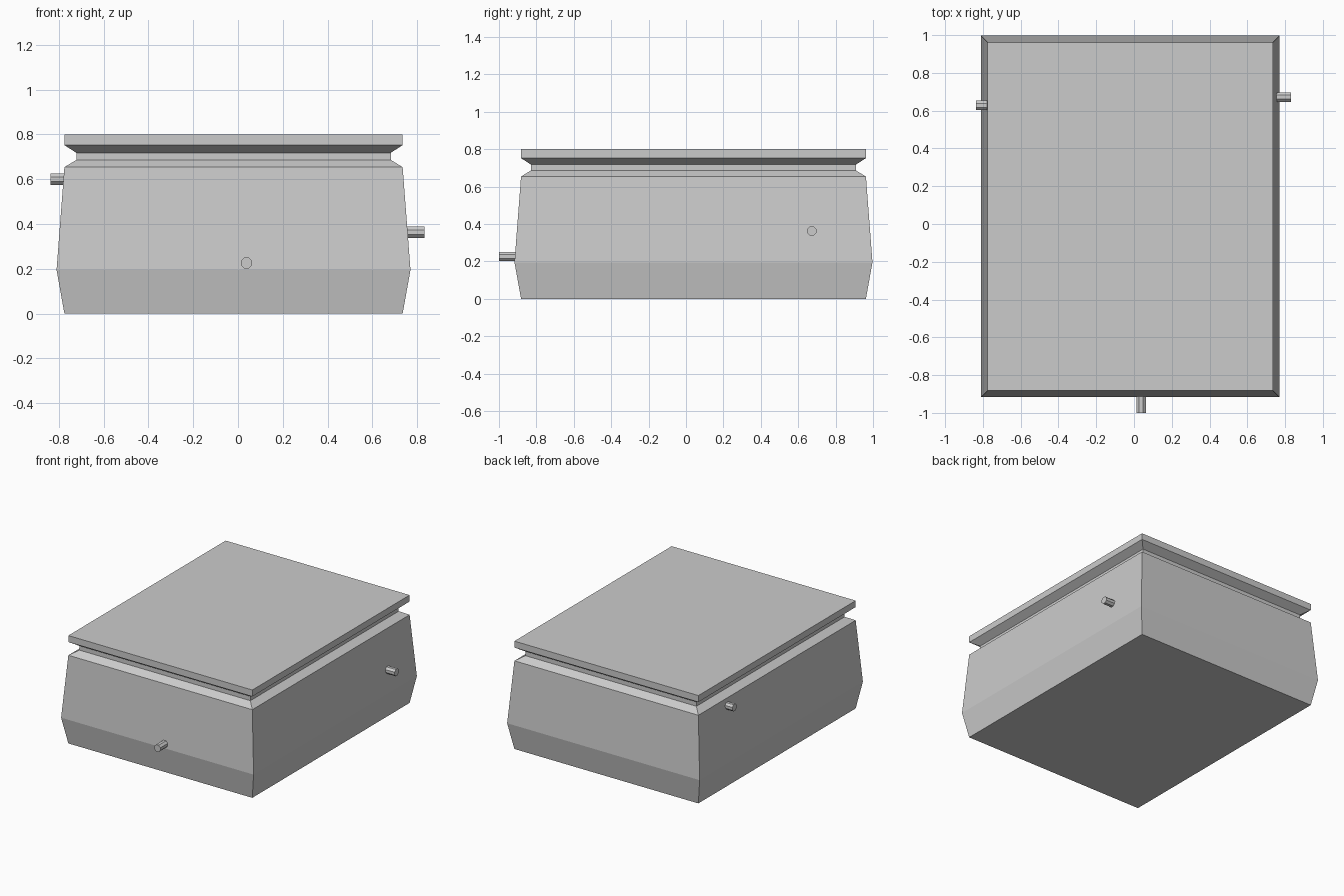
import bpy
import bmesh
from math import radians
from mathutils import Matrix, Vector

if "Cube" in bpy.data.objects:
    bpy.data.objects.remove(bpy.data.objects["Cube"], do_unlink=True)

grey = bpy.data.materials.new("light grey")
grey.use_nodes = True
grey.diffuse_color = (0.6, 0.6, 0.6, 1)
grey.node_tree.nodes["Principled BSDF"].inputs["Base Color"].default_value = grey.diffuse_color

CENTRE = Vector((-0.02, 0.04, 0))
HALF_X, HALF_Y = 0.755, 0.922


def finish(name, bm):
    bmesh.ops.recalc_face_normals(bm, faces=bm.faces)
    mesh = bpy.data.meshes.new(name)
    bm.to_mesh(mesh)
    bm.free()
    mesh.materials.append(grey)
    obj = bpy.data.objects.new(name, mesh)
    bpy.context.collection.objects.link(obj)
    return obj


def stacked_box(name, profile):
    """Rectangular rings lofted upward; each entry is (height, outward offset)."""
    bm = bmesh.new()
    rings = []
    for z, out in profile:
        x, y = HALF_X + out, HALF_Y + out
        corners = ((-x, -y), (x, -y), (x, y), (-x, y))
        rings.append([bm.verts.new(CENTRE + Vector((a, b, z))) for a, b in corners])
    for low, high in zip(rings, rings[1:]):
        for i in range(4):
            j = (i + 1) % 4
            bm.faces.new((low[i], low[j], high[j], high[i]))
    bm.faces.new(rings[0][::-1])
    bm.faces.new(rings[-1])
    return finish(name, bm)


def peg(name, tip, outward, length=0.12):
    """Eight-sided peg running from inside the wall out to its tip."""
    outward = Vector(outward)
    turn = outward.to_track_quat("Z", "Y").to_matrix().to_4x4()
    place = Matrix.Translation(Vector(tip) - outward * length / 2)
    bm = bmesh.new()
    bmesh.ops.create_cone(bm, cap_ends=True, segments=8, radius1=0.027, radius2=0.027,
                          depth=length,
                          matrix=place @ turn @ Matrix.Rotation(radians(22.5), 4, "Z"))
    return finish(name, bm)


# Body with flared waist, grooved neck and flat lid
stacked_box("body", [(0, 0), (0.195, 0.035), (0.654, 0), (0.686, -0.053),
                     (0.718, -0.053), (0.752, 0), (0.8, 0)])

# Pegs on three sides
peg("front_peg", (0.038, -1.0, 0.226), (0, -1, 0))
peg("left_peg", (0.832, 0.672, 0.363), (1, 0, 0))
peg("right_peg", (-0.837, 0.628, 0.6), (-1, 0, 0))
